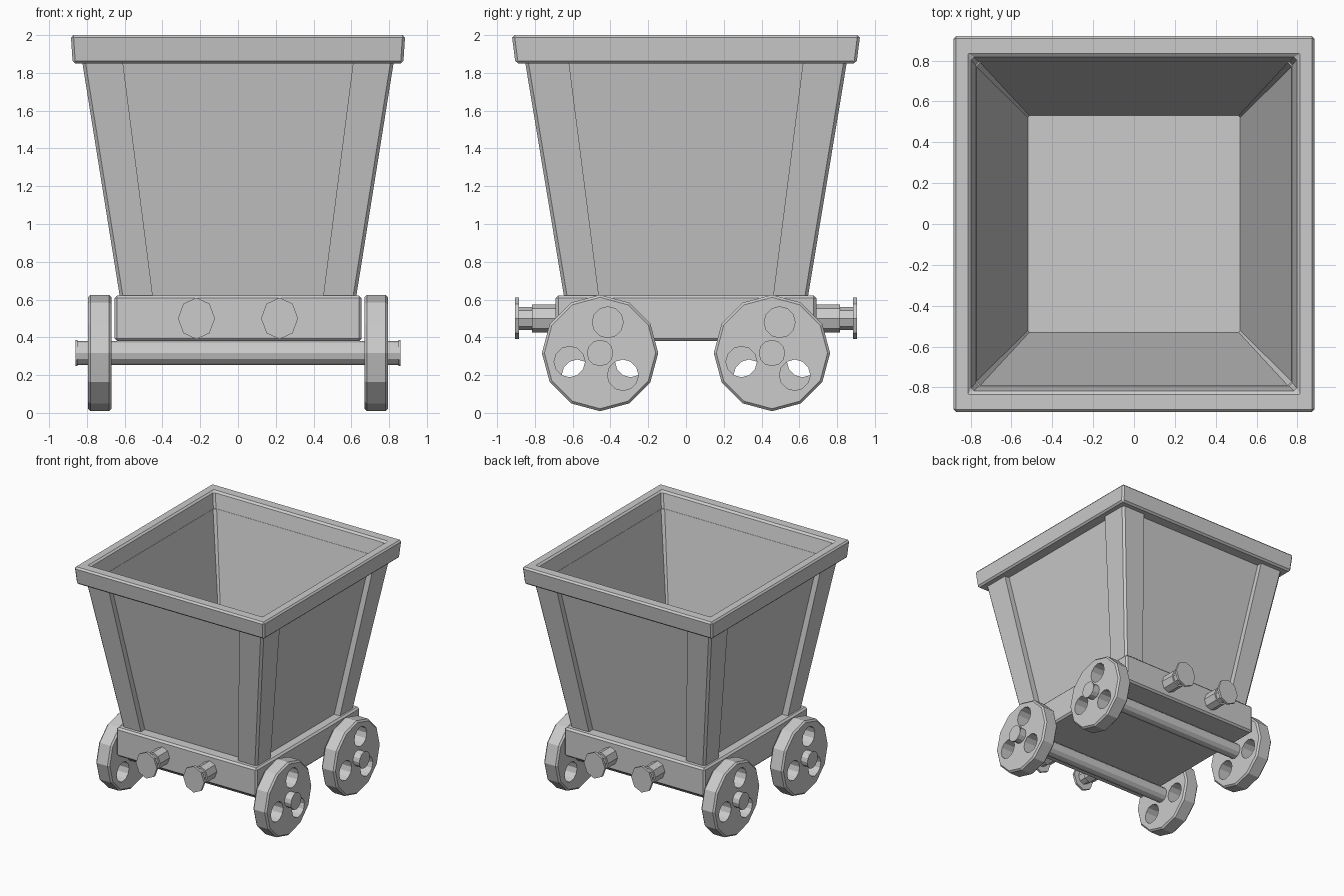
import bpy, bmesh
from math import pi, sin, cos, radians
from mathutils import Matrix, Vector

if "Cube" in bpy.data.objects:
    bpy.data.objects.remove(bpy.data.objects["Cube"])


def finish(name, bm, bevel=0.0):
    bmesh.ops.recalc_face_normals(bm, faces=bm.faces[:])
    me = bpy.data.meshes.new(name)
    bm.to_mesh(me)
    bm.free()
    ob = bpy.data.objects.new(name, me)
    bpy.context.collection.objects.link(ob)
    if bevel:
        m = ob.modifiers.new("bevel", 'BEVEL')
        m.width, m.segments, m.limit_method = bevel, 1, 'ANGLE'
        m.angle_limit = radians(50)
    return ob


def loft(name, rings, closed=False, bevel=0.0):
    """Bridge point rings; cap the ends, or join last to first."""
    bm = bmesh.new()
    vs = [[bm.verts.new(p) for p in r] for r in rings]
    n = len(vs[0])
    pairs = list(zip(vs, vs[1:])) + ([(vs[-1], vs[0])] if closed else [])
    for a, b in pairs:
        for i in range(n):
            j = (i + 1) % n
            bm.faces.new((a[i], a[j], b[j], b[i]))
    if not closed:
        bm.faces.new(vs[0])
        bm.faces.new(vs[-1])
    return finish(name, bm, bevel)


def rect(hx, hy, z, c=0.0):
    """Rectangle ring, corners cut by c."""
    if not c:
        return [(hx, hy, z), (-hx, hy, z), (-hx, -hy, z), (hx, -hy, z)]
    return [(hx, hy - c, z), (hx - c, hy, z), (c - hx, hy, z), (-hx, hy - c, z),
            (-hx, c - hy, z), (c - hx, -hy, z), (hx - c, -hy, z), (hx, c - hy, z)]


def turned(name, profile, axis, centre, sides, squash=1.0, bevel=0.0):
    """Stepped round part: profile of (distance along axis, radius)."""
    cx, cy, cz = centre
    rings = []
    for d, r in profile:
        ring = []
        for i in range(sides):
            a = 2 * pi * i / sides
            u, v = r * sin(a) * squash, r * cos(a)
            ring.append((cx + d, cy + u, cz + v) if axis == 'X' else (cx + u, cy + d, cz + v))
        rings.append(ring)
    return loft(name, rings, bevel=bevel)


# Tub walls and floor
loft("tub", [rect(0.57, 0.59, 0.60, 0.01), rect(0.782, 0.81, 1.87, 0.01),
             rect(0.772, 0.79, 1.87, 0.02), rect(0.52, 0.53, 0.625, 0.008)])

# Top rim
loft("rim", [rect(0.875, 0.903, 1.85), rect(0.885, 0.922, 2.0),
             rect(0.80, 0.82, 2.0), rect(0.77, 0.788, 1.85)], closed=True, bevel=0.014)


# Corner posts, L-shaped and tapering
def post_ring(ox, oy, wx, wy, d, z, sx, sy, c=0.017):
    pts = [(ox - c, oy), (ox, oy - c), (ox, oy - wy), (ox - d, oy - wy),
           (ox - d, oy - d), (ox - wx, oy - d), (ox - wx, oy)]
    return [(x * sx, y * sy, z) for x, y in pts]


for sx in (-1, 1):
    for sy in (-1, 1):
        loft("corner_post", [post_ring(0.625, 0.645, 0.175, 0.185, 0.058, 0.61, sx, sy),
                             post_ring(0.825, 0.852, 0.215, 0.232, 0.046, 1.86, sx, sy)])

# Base block
loft("base", [rect(0.655, 0.69, 0.38), rect(0.655, 0.69, 0.622)], bevel=0.015)

# Buffers at both ends
for s in (-1, 1):
    for x in (-0.22, 0.22):
        prof = [(0.67, 0.075), (0.815, 0.075), (0.815, 0.06), (0.885, 0.06),
                (0.885, 0.11), (0.905, 0.11)]
        turned("buffer", [(s * d, r) for d, r in prof], 'Y', (x, 0, 0.5), 8, 0.89)

# Axles with end flanges
for y in (-0.455, 0.455):
    half = [(0.85, 0.063), (0.85, 0.07), (0.86, 0.07)]
    prof = [(-d, r) for d, r in reversed(half)] + half
    turned("axle", prof, 'X', (0, y, 0.317), 12)

# Wheels with three round holes each
for s in (-1, 1):
    for y in (-0.455, 0.455):
        wheel = turned("wheel", [(-0.063, 0.308), (0.063, 0.308)], 'X', (s * 0.732, y, 0.317), 12)
        bm = bmesh.new()
        bm.from_mesh(wheel.data)
        caps = [e for e in bm.edges if any(len(f.verts) > 4 for f in e.link_faces)]
        bmesh.ops.bevel(bm, geom=caps, offset=0.013, segments=1, affect='EDGES')
        bm.to_mesh(wheel.data)
        bm.free()
        for k in range(3):
            a = radians(76 + 120 * k)
            cut = turned("hole_cutter", [(-0.2, 0.082), (0.2, 0.082)], 'X',
                         (s * 0.732, y + s * 0.168 * cos(a), 0.317 + 0.168 * sin(a)), 12)
            cut.hide_render = True
            cut.hide_set(True)
            m = wheel.modifiers.new("hole", 'BOOLEAN')
            m.operation, m.object, m.solver = 'DIFFERENCE', cut, 'EXACT'
